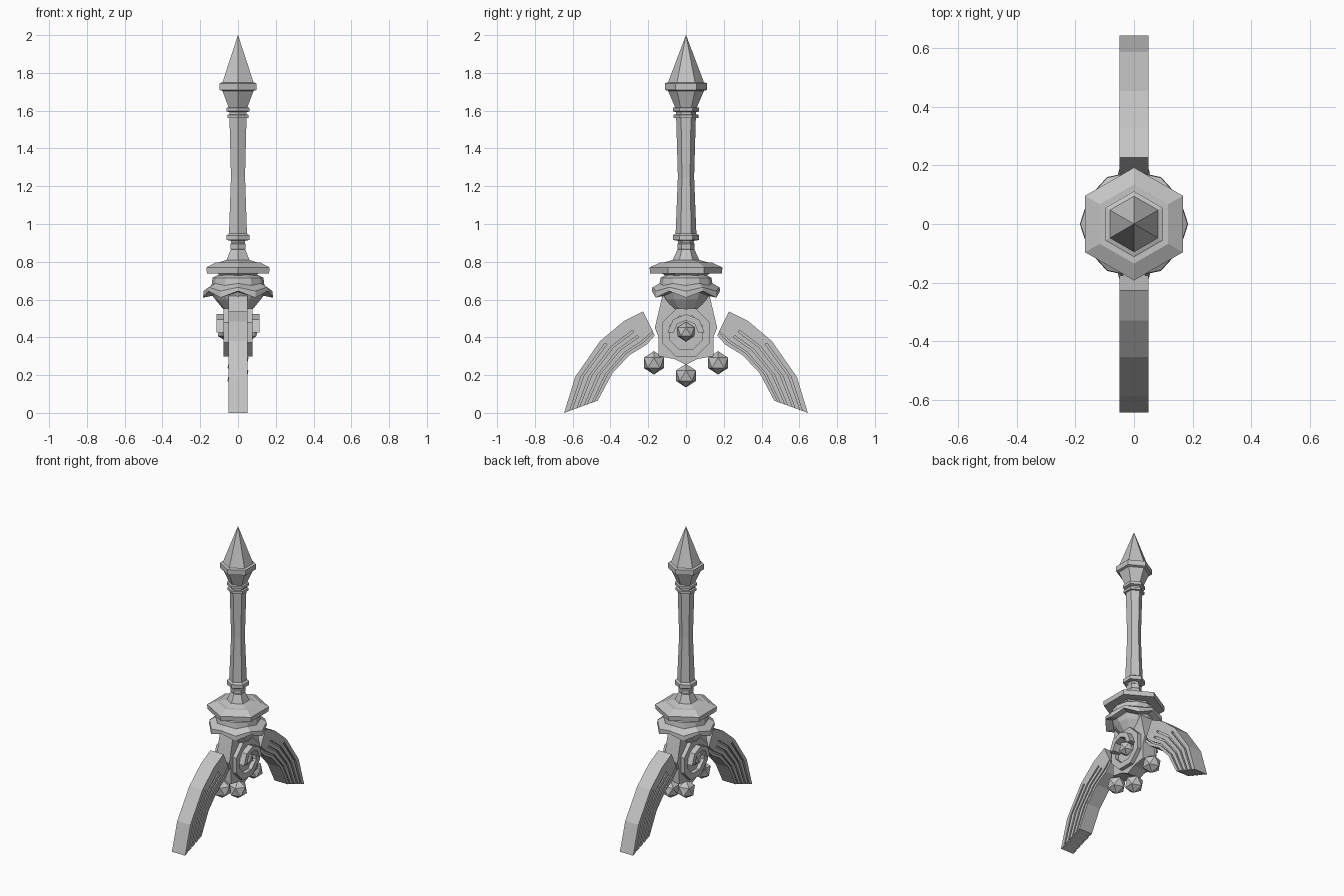
import bpy, bmesh, math

if "Cube" in bpy.data.objects:
    bpy.data.objects.remove(bpy.data.objects["Cube"])

stone = bpy.data.materials.new("grey stone")
stone.diffuse_color = (0.55, 0.55, 0.55, 1)
stone.use_nodes = True
stone.node_tree.nodes["Principled BSDF"].inputs["Base Color"].default_value = stone.diffuse_color


def finish(name, bm):
    bmesh.ops.remove_doubles(bm, verts=bm.verts, dist=1e-5)
    bmesh.ops.recalc_face_normals(bm, faces=bm.faces)
    me = bpy.data.meshes.new(name)
    bm.to_mesh(me)
    bm.free()
    me.materials.append(stone)
    ob = bpy.data.objects.new(name, me)
    bpy.context.collection.objects.link(ob)
    return ob


def lathe(name, profile, sides=6, wave=None):
    """Turned part with a corner on the y axis; wave lowers every other corner."""
    bm = bmesh.new()
    rings = []
    for k, (r, z) in enumerate(profile):
        ring = []
        for i in range(sides):
            a = math.pi / 2 + i * math.tau / sides
            dr, dz = wave[k] if wave and i % 2 else (0, 0)
            ring.append(bm.verts.new(((r + dr) * math.cos(a), (r + dr) * math.sin(a), z + dz)))
        rings.append(ring)
    for lo, hi in zip(rings, rings[1:]):
        for i in range(sides):
            j = (i + 1) % sides
            bm.faces.new((lo[i], lo[j], hi[j], hi[i]))
    bm.faces.new(rings[0])
    bm.faces.new(rings[-1])
    return finish(name, bm)


def prism(name, outline, half):
    """Extrude a y-z outline to both sides of x = 0."""
    bm = bmesh.new()
    a = [bm.verts.new((-half, y, z)) for y, z in outline]
    b = [bm.verts.new((half, y, z)) for y, z in outline]
    bm.faces.new(a)
    bm.faces.new(b)
    for i in range(len(a)):
        j = (i + 1) % len(a)
        bm.faces.new((a[i], a[j], b[j], b[i]))
    return finish(name, bm)


def arch(name, cz, r_out, r_in, half, start, count):
    """Octagonal ring, or part of one, facing along x."""
    bm = bmesh.new()
    secs = []
    for i in range(count + 1):
        t = math.radians(start + 45 * i)
        secs.append([bm.verts.new((x, r * math.cos(t), cz + r * math.sin(t)))
                     for r, x in ((r_out, -half), (r_out, half), (r_in, half), (r_in, -half))])
    for s, t in zip(secs, secs[1:]):
        for i in range(4):
            j = (i + 1) % 4
            bm.faces.new((s[i], s[j], t[j], t[i]))
    if count < 8:
        bm.faces.new(secs[0])
        bm.faces.new(secs[-1])
    return finish(name, bm)


def gem(name, x, y, z, r):
    bm = bmesh.new()
    bmesh.ops.create_icosphere(bm, subdivisions=1, radius=r)
    bmesh.ops.translate(bm, verts=bm.verts, vec=(x, y, z))
    return finish(name, bm)


# Spear tip and its collar
lathe("spear_tip", [(0.05, 1.60), (0.095, 1.705), (0.112, 1.71), (0.112, 1.745),
                    (0.095, 1.75), (0.0005, 2.0)])
# Waisted shaft with collars
lathe("shaft", [(0.04, 0.86), (0.046, 0.87), (0.046, 0.895), (0.04, 0.90), (0.045, 0.912),
                (0.07, 0.915), (0.07, 0.94), (0.055, 0.95), (0.043, 1.25), (0.052, 1.56),
                (0.065, 1.562), (0.065, 1.578), (0.052, 1.58), (0.052, 1.592), (0.07, 1.597),
                (0.07, 1.615), (0.05, 1.62)])
# Wide disc with flared neck
lathe("disc", [(0.11, 0.725), (0.125, 0.738), (0.19, 0.738), (0.193, 0.77), (0.135, 0.797),
               (0.115, 0.797), (0.07, 0.81), (0.045, 0.865)])
# Scalloped skirt: outside, rim, then hollow underside
lathe("skirt", [(0.105, 0.73), (0.135, 0.715), (0.14, 0.685), (0.178, 0.665), (0.18, 0.645),
                (0.135, 0.64), (0.12, 0.60), (0.075, 0.545)], 12,
      [(0, 0), (0, 0), (0, -0.01), (0.005, -0.02), (0.005, -0.035), (0, -0.02), (0, 0), (0, 0)])

# Hub plate with octagonal ring
side = [(0.125, 0.62), (0.165, 0.45), (0.145, 0.40), (0.145, 0.30), (0.06, 0.285)]
prism("hub", side + [(0.0, 0.255)] + [(-y, z) for y, z in reversed(side)], 0.05)
arch("hub_ring", 0.425, 0.138, 0.095, 0.077, 22.5, 8)
arch("gem_canopy", 0.425, 0.098, 0.065, 0.115, 0, 4)
for s in (-1, 1):
    gem("ring_gem", s * 0.06, 0, 0.43, 0.052)
    gem("side_pendant", 0, s * 0.17, 0.265, 0.062)
gem("centre_pendant", 0, 0, 0.197, 0.062)

# Curved legs with engraved grooves that start at different stations
outer = [(0.228, 0.537), (0.33, 0.485), (0.455, 0.38), (0.587, 0.19), (0.645, 0.0)]
inner = [(0.165, 0.41), (0.21, 0.36), (0.298, 0.307), (0.39, 0.21), (0.467, 0.065)]
cuts = [0, 0.16, 0.23, 0.38, 0.45, 0.60, 0.67, 0.82, 0.88, 1]
groove_start = {1: 2, 3: 1, 5: 1, 7: 0}


def leg(name, s):
    bm = bmesh.new()
    rows, cols = len(outer) - 1, len(cuts) - 1

    def point(i, j, x):
        f = cuts[j]
        (y0, z0), (y1, z1) = outer[i], inner[i]
        return bm.verts.new((x, s * (y0 + (y1 - y0) * f), z0 + (z1 - z0) * f))

    def height(i, j):
        if not (0 <= i < rows and 0 <= j < cols):
            return 0
        return 0.038 if j in groove_start and i >= groove_start[j] else 0.05

    def wall(p, q, h0, h1):
        if h0 != h1:
            for m in (-1, 1):
                bm.faces.new((point(*p, m * h0), point(*q, m * h0),
                              point(*q, m * h1), point(*p, m * h1)))

    for i in range(rows + 1):
        for j in range(cols + 1):
            h = height(i, j)
            if h:
                for m in (-1, 1):
                    bm.faces.new([point(a, b, m * h) for a, b in
                                  ((i, j), (i + 1, j), (i + 1, j + 1), (i, j + 1))])
            if j < cols:
                wall((i, j), (i, j + 1), height(i - 1, j), h)
            if i < rows:
                wall((i, j), (i + 1, j), height(i, j - 1), h)
    return finish(name, bm)


leg("front_leg", -1)
leg("back_leg", 1)
